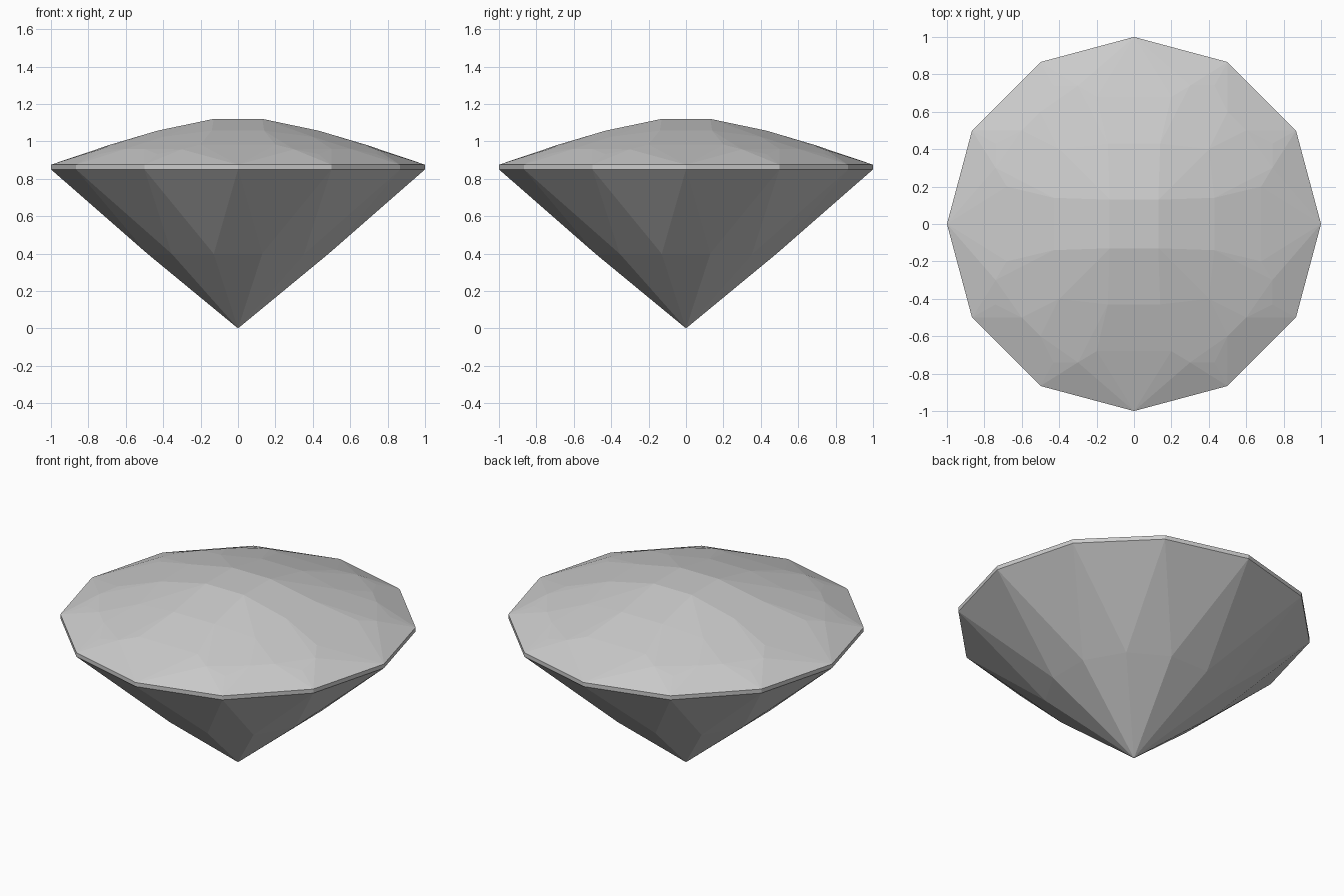
import bpy, bmesh
from math import sin, cos, radians

cube = bpy.data.objects.get("Cube")
if cube:
    bpy.data.objects.remove(cube, do_unlink=True)

# One pale grey for the whole stone
grey = bpy.data.materials.new("pale_grey")
grey.use_nodes = True
grey.diffuse_color = (0.6, 0.6, 0.6, 1)
grey.node_tree.nodes["Principled BSDF"].inputs["Base Color"].default_value = (0.6, 0.6, 0.6, 1)


def ring(radius, z, start=0):
    """Twelve points around the upright axis."""
    angles = [radians(start + 30 * i) for i in range(12)]
    return [(radius * cos(a), radius * sin(a), z) for a in angles]


def eightfold(x, y, z):
    """Mirror a crown point in both axes and across the diagonal."""
    return {(sx * a, sy * b, z) for a, b in ((x, y), (y, x))
            for sx in (-1, 1) for sy in (-1, 1)}


# Girdle band, lower facet corners and the pointed base
points = ring(1, 0.875) + ring(1, 0.85) + ring(0.5, 0.398, 15) + [(0, 0, 0)]

# Crown facet corners, from the small square table out to the girdle
crown = [(0.13, 0.13, 1.12), (0.43, 0.14, 1.057), (0.4, 0.4, 1.024),
         (0.68, 0.2, 0.983), (0.6, 0.5, 0.96), (0.74, 0.3, 0.957),
         (0.74, 0.43, 0.932)]
for corner in crown:
    points += sorted(eightfold(*corner))

# Wrap the corners in flat facets
bm = bmesh.new()
for p in points:
    bm.verts.new(p)
hull = bmesh.ops.convex_hull(bm, input=bm.verts)
loose = [v for v in bm.verts if not v.link_faces]
bmesh.ops.delete(bm, geom=loose, context="VERTS")
bmesh.ops.dissolve_limit(bm, angle_limit=radians(1), verts=bm.verts, edges=bm.edges)
bmesh.ops.recalc_face_normals(bm, faces=bm.faces)

mesh = bpy.data.meshes.new("cut_gem")
bm.to_mesh(mesh)
bm.free()
mesh.materials.append(grey)
gem = bpy.data.objects.new("cut_gem", mesh)
bpy.context.collection.objects.link(gem)
